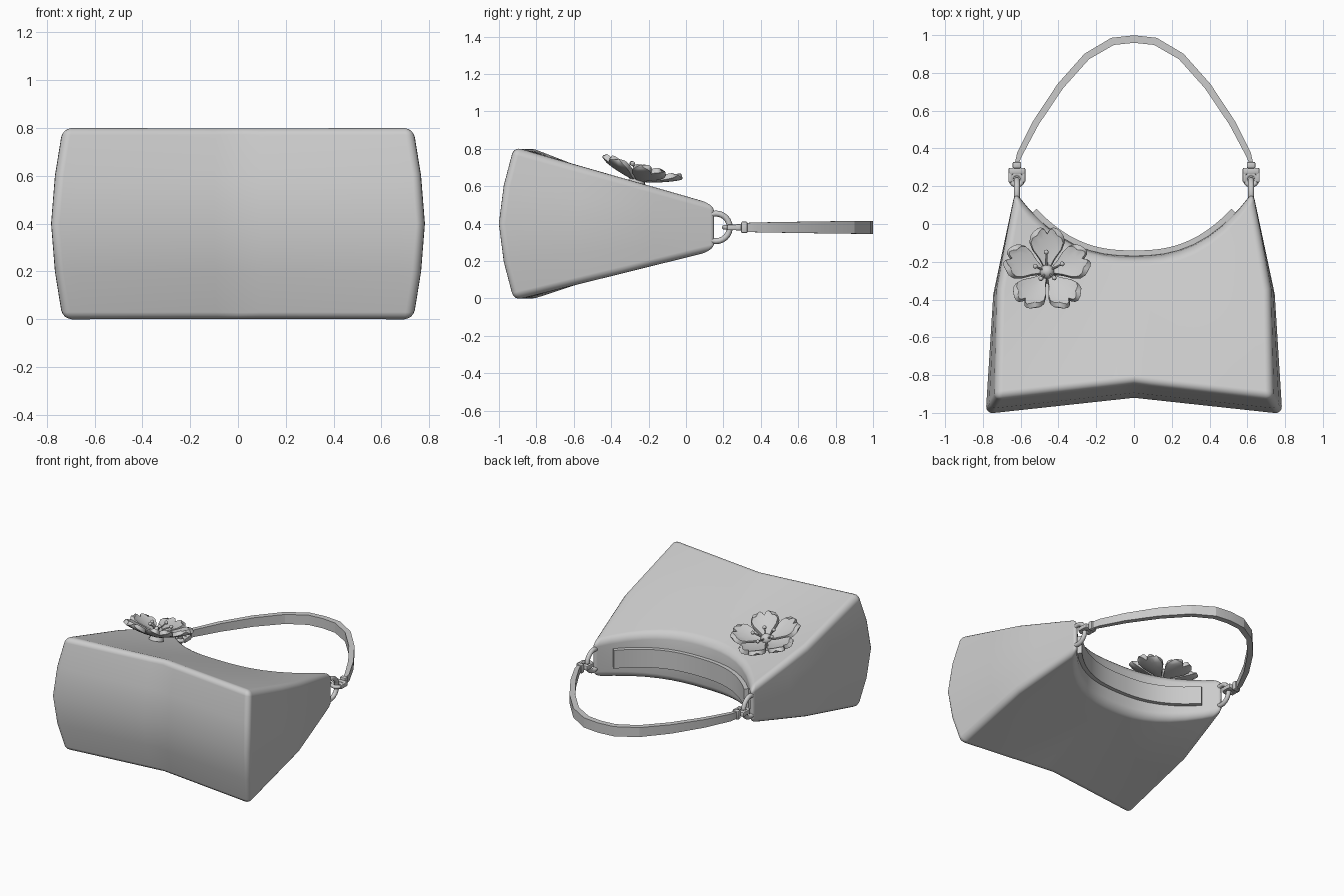
import bpy, bmesh, math
from mathutils import Vector, Matrix

if "Cube" in bpy.data.objects:
    bpy.data.objects.remove(bpy.data.objects["Cube"])


def finish(bm, name, angle=35):
    bmesh.ops.recalc_face_normals(bm, faces=bm.faces)
    me = bpy.data.meshes.new(name)
    bm.to_mesh(me)
    bm.free()
    ob = bpy.data.objects.new(name, me)
    bpy.context.collection.objects.link(ob)
    bpy.ops.object.select_all(action='DESELECT')
    ob.select_set(True)
    bpy.context.view_layer.objects.active = ob
    bpy.ops.object.shade_smooth_by_angle(angle=math.radians(angle))
    return ob


def lerp(a, b, t):
    return a + (b - a) * t


def rim(u):
    return -0.165 + 0.335 * abs(u) ** 2.5


def ribbon(path, name, angle=35):
    # path entries: centre x, centre y, thickness, half width in z
    bm = bmesh.new()
    pts = [Vector((p[0], p[1], 0)) for p in path]
    rings = []
    for i, (x, y, th, hz) in enumerate(path):
        t = (pts[min(i + 1, len(pts) - 1)] - pts[max(i - 1, 0)]).normalized()
        n = Vector((-t.y, t.x, 0)) * th / 2
        rings.append([bm.verts.new(pts[i] + n * a + Vector((0, 0, 0.38 + hz * b)))
                      for a, b in ((-1, -1), (1, -1), (1, 1), (-1, 1))])
    for r, s in zip(rings, rings[1:]):
        for k in range(4):
            bm.faces.new((r[k], r[(k + 1) % 4], s[(k + 1) % 4], s[k]))
    bm.faces.new(rings[0])
    bm.faces.new(rings[-1])
    return finish(bm, name, angle)


# Bag body: a sliced cube mapped onto the tapered, scooped shape
bm = bmesh.new()
bmesh.ops.create_cube(bm, size=2)
cuts = [(0, [i / 8 for i in range(-7, 8)]),
        (1, [2 * v - 1 for v in (0.18, 0.36, 0.54, 0.7, 0.85)]),
        (2, [-0.5, 0, 0.5])]
for axis, places in cuts:
    n = Vector((0, 0, 0))
    n[axis] = 1
    for p in places:
        bmesh.ops.bisect_plane(bm, geom=bm.verts[:] + bm.edges[:] + bm.faces[:],
                               plane_co=n * p, plane_no=n)
for vert in bm.verts:
    u, v, w = vert.co.x, (vert.co.y + 1) / 2, vert.co.z
    half = lerp(0.785, 0.745, v / 0.54) if v < 0.54 else lerp(0.745, 0.63, (v - 0.54) / 0.46)
    half -= 0.05 * abs(w) ** 1.6 * (1 - v)
    bottom = -0.92 - 0.085 * abs(u) + 0.08 * abs(w) ** 1.6
    top = rim(u) - 0.02 * w * w * (1 - u * u)
    depth = lerp(0.41, 0.125 + 0.05 * (1 - u * u), v)
    vert.co = (u * half, lerp(bottom, top, v), lerp(0.4, 0.38, v) + w * depth)
body = finish(bm, "bag_body", 180)
bev = body.modifiers.new("soft_edges", 'BEVEL')
bev.width = 0.04
bev.segments = 4
bev.limit_method = 'ANGLE'
bev.angle_limit = math.radians(40)
bev.harden_normals = True

# Closure strip along the scooped opening
ribbon([(0.53 * i / 12, rim(0.53 * i / 12 / 0.62) + 0.005, 0.04, 0.065)
        for i in range(-12, 13)], "closure_strip")

# Shoulder strap
half_strap = [(0.62, 0.325, 0.02, 0.024), (0.605, 0.37, 0.03, 0.026), (0.52, 0.535, 0.035, 0.029),
              (0.39, 0.73, 0.037, 0.032), (0.25, 0.887, 0.038, 0.034), (0.113, 0.967, 0.04, 0.035)]
strap = half_strap + [(0, 0.979, 0.04, 0.035)] + [(-x, y, t, h) for x, y, t, h in half_strap[::-1]]
ribbon(strap, "shoulder_strap", 15)


def ring(name, loc, major, minor, rot=(0, 0, 0)):
    bpy.ops.mesh.primitive_torus_add(location=loc, rotation=rot, major_radius=major,
                                     minor_radius=minor, major_segments=24, minor_segments=10)
    bpy.context.object.name = name
    bpy.ops.object.shade_smooth()


def block(name, loc, size, width=0.008):
    bm = bmesh.new()
    bmesh.ops.create_cube(bm, size=1, matrix=Matrix.Translation(loc) @ Matrix.Diagonal((*size, 1)))
    bmesh.ops.bevel(bm, geom=bm.edges[:], offset=width, segments=2, profile=0.5, affect='EDGES')
    finish(bm, name)


# Strap hardware on both sides
for s, side in ((-1, "left"), (1, "right")):
    x = 0.62 * s
    ring(side + "_bag_ring", (x, 0.16, 0.38), 0.074, 0.016, (0, math.pi / 2, 0))
    ring(side + "_clasp_loop", (x, 0.235, 0.38), 0.03, 0.013)
    block(side + "_clasp_bar", (x, 0.28, 0.38), (0.09, 0.035, 0.034))
    for e in (-1, 1):
        block(side + "_clasp_arm", (x + 0.035 * e, 0.255, 0.38), (0.02, 0.07, 0.03), 0.006)
    block(side + "_strap_end", (x, 0.312, 0.38), (0.046, 0.034, 0.062))

# Flower on the front panel, tilted with its slope
base = Matrix.Translation((-0.46, -0.265, 0.617)) @ Matrix.Rotation(math.radians(-15), 4, 'X')
rows = [(0.0, 0.012), (0.3, 0.042), (0.55, 0.076), (0.75, 0.09), (0.9, 0.083), (1.0, 0.062)]
cols = [-1, -0.75, -0.5, -0.25, 0, 0.25, 0.5, 0.75, 1]
reach = [0.195, 0.215, 0.226, 0.222, 0.2, 0.222, 0.226, 0.215, 0.195]
for k in range(5):
    m = base @ Matrix.Rotation(k * math.tau / 5, 4, 'Z')
    bm = bmesh.new()
    grid = []
    for f, w in rows:
        line = []
        for t, r in zip(cols, reach):
            y = 0.02 + (r - 0.02) * f
            z = 0.025 + 0.065 * (y / 0.22) ** 1.5 + 0.02 * t * t * f
            line.append(bm.verts.new(m @ Vector((t * w, y, z))))
        grid.append(line)
    for a, b in zip(grid, grid[1:]):
        for i in range(len(cols) - 1):
            bm.faces.new((a[i + 1], a[i], b[i], b[i + 1]))
    petal = finish(bm, "flower_petal", 180)
    solid = petal.modifiers.new("thickness", 'SOLIDIFY')
    solid.thickness = 0.03
    solid.offset = 0
    edge = petal.modifiers.new("edge", 'BEVEL')
    edge.width = 0.004
    edge.segments = 2
    edge.limit_method = 'ANGLE'
    edge.angle_limit = math.radians(50)
    edge.harden_normals = True

# Flower centre and stamens
bm = bmesh.new()
bmesh.ops.create_uvsphere(bm, u_segments=16, v_segments=10, radius=0.038,
                          matrix=base @ Matrix.Translation((0, 0, 0.045)))
bmesh.ops.create_cone(bm, cap_ends=True, segments=16, radius1=0.05, radius2=0.035, depth=0.05,
                      matrix=base @ Matrix.Translation((0, 0, 0.015)))
for k in range(5):
    turn = base @ Matrix.Rotation(k * math.tau / 5 + 0.05, 4, 'Z')
    length = (0.095, 0.065, 0.06, 0.06, 0.085)[k]
    a, b = turn @ Vector((0, 0.01, 0.055)), turn @ Vector((0, length, 0.095))
    rot = (b - a).to_track_quat('Z', 'Y').to_matrix().to_4x4()
    bmesh.ops.create_cone(bm, cap_ends=True, segments=8, radius1=0.006, radius2=0.005,
                          depth=(b - a).length, matrix=Matrix.Translation((a + b) / 2) @ rot)
    bmesh.ops.create_uvsphere(bm, u_segments=10, v_segments=8, radius=0.013,
                              matrix=Matrix.Translation(b))
finish(bm, "flower_centre")
